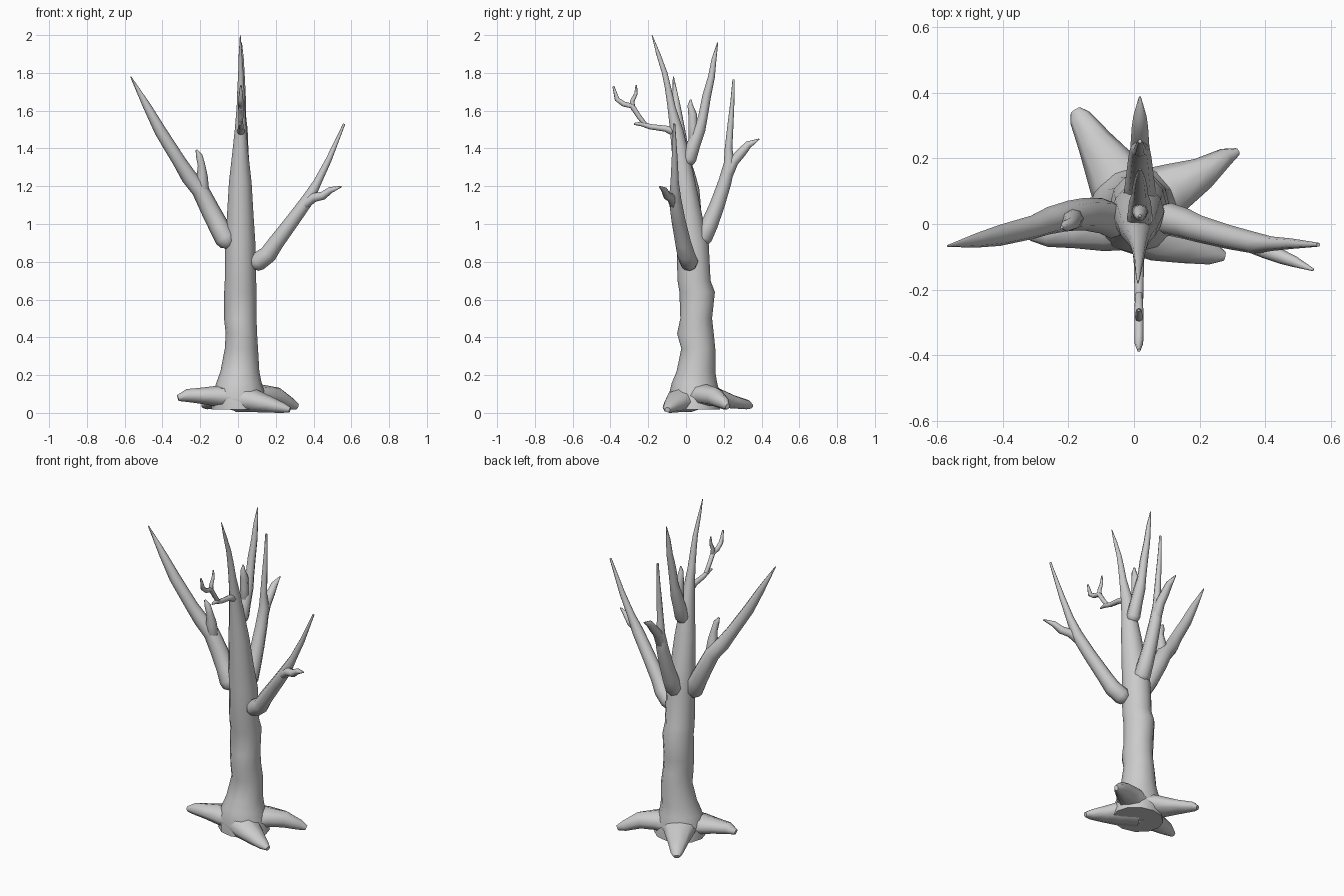
import bpy, bmesh, math
from mathutils import Vector

X, Y, Z = Vector((1, 0, 0)), Vector((0, 1, 0)), Vector((0, 0, 1))


def loft(name, rings, sides):
    """Skin rings of (centre, axis_a, axis_b) into a capped smooth tube."""
    bm = bmesh.new()
    loops = []
    for c, a, b in rings:
        loops.append([bm.verts.new(c + a * math.cos(k * math.tau / sides) + b * math.sin(k * math.tau / sides))
                      for k in range(sides)])
    for lo, hi in zip(loops, loops[1:]):
        for k in range(sides):
            n = (k + 1) % sides
            bm.faces.new((lo[k], lo[n], hi[n], hi[k]))
    bm.faces.new(loops[0][::-1])
    bm.faces.new(loops[-1])
    bmesh.ops.recalc_face_normals(bm, faces=bm.faces)
    mesh = bpy.data.meshes.new(name)
    bm.to_mesh(mesh)
    bm.free()
    ob = bpy.data.objects.new(name, mesh)
    bpy.context.collection.objects.link(ob)
    for p in mesh.polygons:
        p.use_smooth = len(p.vertices) == 4
    return ob


def limb(name, pts, ref, sides=8, flat=False):
    """Tube along (x, y, z, radius[, height]) points; ref is the limb's plane normal."""
    cs = [Vector(p[:3]) for p in pts]
    rings = []
    for i, p in enumerate(pts):
        t = (cs[min(i + 1, len(cs) - 1)] - cs[max(i - 1, 0)]).normalized()
        side = t.cross(ref).normalized()
        up = side.cross(t)
        rings.append((cs[i], side * p[3], up * p[-1]))
    if not flat:  # rounded knob where the limb meets the wood
        t = (cs[1] - cs[0]).normalized()
        c, a, b = rings[0]
        r = pts[0][3]
        rings[:0] = [(c - t * r * 0.85, a * 0.3, b * 0.3), (c - t * r * 0.55, a * 0.8, b * 0.8)]
    return loft(name, rings, sides)


def side_limb(name, pts, x=0.018):
    """Limb lying in the y-z plane, points (y, z, radius)."""
    return limb(name, [(x, y, z, r) for y, z, r in pts], X)


# trunk: z, x centre, half width, y front, y back
trunk = [(0.02, 0.01, 0.15, -0.09, 0.18), (0.10, 0.005, 0.14, -0.09, 0.18), (0.16, 0.005, 0.12, -0.075, 0.165),
         (0.22, 0.01, 0.103, -0.05, 0.155), (0.34, 0.018, 0.088, -0.025, 0.155),
         (0.42, 0.018, 0.083, -0.047, 0.147), (0.50, 0.012, 0.086, -0.03, 0.138),
         (0.64, 0.013, 0.086, -0.035, 0.153), (0.70, 0.013, 0.083, -0.045, 0.13),
         (0.90, 0.012, 0.08, -0.05, 0.12), (1.05, 0.012, 0.07, -0.058, 0.085),
         (1.22, 0.012, 0.06, -0.065, 0.05), (1.38, 0.012, 0.042, -0.075, 0.015),
         (1.50, 0.014, 0.031, -0.085, -0.015), (1.62, 0.015, 0.022, -0.098, -0.055),
         (1.72, 0.015, 0.018, -0.112, -0.078), (1.80, 0.015, 0.014, -0.128, -0.098),
         (1.90, 0.013, 0.009, -0.158, -0.135), (2.00, 0.012, 0.002, -0.182, -0.178)]
loft("trunk", [(Vector((cx, (f + b) / 2, z)), X * w, Y * ((b - f) / 2)) for z, cx, w, f, b in trunk], 12)

# roots: x, y, z, half width, half height
roots = {
    "root_back_left": [(0, 0.06, 0.09, 0.12, 0.07), (-0.06, 0.15, 0.085, 0.088, 0.055),
                       (-0.12, 0.25, 0.06, 0.055, 0.035), (-0.165, 0.325, 0.045, 0.034, 0.025),
                       (-0.178, 0.345, 0.035, 0.018, 0.012)],
    "root_back_right": [(0.03, 0.06, 0.09, 0.11, 0.07), (0.13, 0.115, 0.095, 0.075, 0.055),
                        (0.21, 0.155, 0.085, 0.05, 0.05), (0.28, 0.205, 0.05, 0.028, 0.032),
                        (0.315, 0.22, 0.035, 0.012, 0.016)],
    "root_front_right": [(0.0, 0.02, 0.08, 0.11, 0.075), (0.09, -0.035, 0.065, 0.085, 0.06),
                         (0.17, -0.065, 0.045, 0.058, 0.043), (0.24, -0.09, 0.028, 0.035, 0.027),
                         (0.275, -0.098, 0.018, 0.015, 0.014)],
    "root_left": [(0.0, 0.03, 0.08, 0.11, 0.07), (-0.11, 0.0, 0.09, 0.085, 0.055),
                  (-0.19, -0.015, 0.092, 0.06, 0.043), (-0.27, -0.03, 0.093, 0.04, 0.034),
                  (-0.318, -0.035, 0.08, 0.016, 0.016)],
}
for name, pts in roots.items():
    limb(name, pts, Z, flat=True)

# left bough and its stub
limb("left_bough", [(-0.065, 0.01, 0.92, 0.056), (-0.10, 0.025, 0.985, 0.054), (-0.15, 0.03, 1.08, 0.05),
                    (-0.20, 0.025, 1.18, 0.046), (-0.26, 0.01, 1.25, 0.042), (-0.31, -0.01, 1.33, 0.036),
                    (-0.41, -0.035, 1.49, 0.032), (-0.48, -0.05, 1.62, 0.022), (-0.568, -0.067, 1.78, 0.003)], Y)
limb("left_stub", [(-0.185, 0.02, 1.16, 0.034), (-0.19, 0.01, 1.25, 0.03), (-0.193, 0.0, 1.31, 0.02),
                   (-0.205, -0.005, 1.36, 0.018), (-0.22, -0.01, 1.392, 0.005)], Y)

# right bough and its fork
limb("right_bough", [(0.105, 0.015, 0.80, 0.05), (0.16, 0.0, 0.84, 0.047), (0.20, -0.015, 0.90, 0.042),
                     (0.29, -0.04, 1.02, 0.037), (0.37, -0.058, 1.13, 0.033), (0.42, -0.06, 1.22, 0.022),
                     (0.48, -0.06, 1.34, 0.016), (0.562, -0.063, 1.53, 0.006)], Y)
limb("right_fork", [(0.35, -0.06, 1.10, 0.026), (0.40, -0.08, 1.14, 0.025), (0.45, -0.10, 1.15, 0.022),
                    (0.49, -0.115, 1.18, 0.017), (0.547, -0.14, 1.198, 0.004)], Y)

# back bough with two tips
side_limb("back_bough", [(0.09, 0.93, 0.05), (0.125, 1.0, 0.045), (0.165, 1.10, 0.04), (0.205, 1.22, 0.035),
                         (0.23, 1.32, 0.03), (0.225, 1.40, 0.02), (0.235, 1.52, 0.016),
                         (0.245, 1.64, 0.011), (0.252, 1.765, 0.006)])
side_limb("back_fork", [(0.215, 1.25, 0.03), (0.25, 1.33, 0.028), (0.295, 1.38, 0.025),
                        (0.33, 1.42, 0.02), (0.388, 1.45, 0.003)])

# upper back bough and its stub
side_limb("upper_bough", [(0.015, 1.345, 0.04), (0.04, 1.42, 0.036), (0.07, 1.50, 0.033), (0.09, 1.57, 0.025),
                          (0.11, 1.68, 0.023), (0.135, 1.78, 0.018), (0.148, 1.87, 0.013), (0.167, 1.96, 0.003)])
side_limb("upper_stub", [(0.04, 1.44, 0.026), (0.037, 1.52, 0.025), (0.035, 1.58, 0.023),
                         (0.022, 1.63, 0.014), (0.025, 1.66, 0.004)])

# front twigs
side_limb("front_twig", [(-0.07, 1.49, 0.022), (-0.11, 1.505, 0.016), (-0.19, 1.515, 0.014),
                         (-0.235, 1.53, 0.013), (-0.275, 1.53, 0.005)], 0.015)
side_limb("front_twig_riser", [(-0.215, 1.525, 0.012), (-0.25, 1.57, 0.013), (-0.285, 1.625, 0.014),
                               (-0.33, 1.635, 0.014), (-0.365, 1.66, 0.013), (-0.385, 1.73, 0.005)], 0.015)
side_limb("front_twig_tip", [(-0.28, 1.61, 0.012), (-0.285, 1.65, 0.012), (-0.265, 1.69, 0.009),
                             (-0.263, 1.735, 0.004)], 0.015)

# rest the lowest root on the ground
bpy.context.view_layer.update()
obs = list(bpy.context.collection.objects)
low = min(v.co.z for o in obs for v in o.data.vertices)
for o in obs:
    for v in o.data.vertices:
        if v.co.z < 0.3:
            v.co.z -= low * (1 - v.co.z / 0.3)
